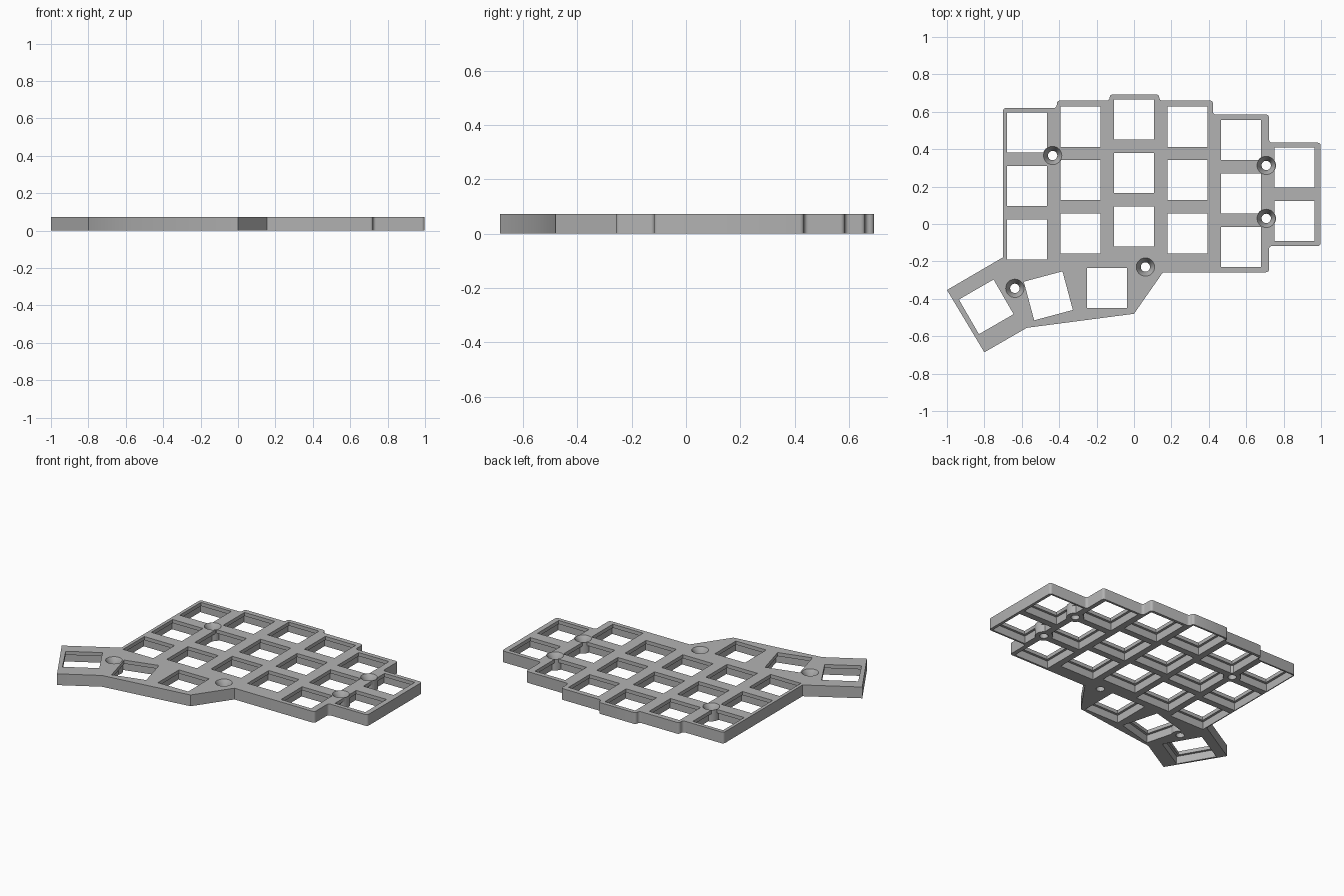
import bpy
import bmesh
from math import radians, sin, cos, pi, sqrt
from mathutils import Vector

cube = bpy.data.objects.get("Cube")
if cube:
    bpy.data.objects.remove(cube, do_unlink=True)

HEIGHT = 0.072      # full thickness
LIP = 0.023         # thin top lip around each key opening
PITCH = 0.286       # key spacing
HOLE = 0.214        # key opening width
RECESS = 0.244      # wider pocket below the lip
FILLET = 0.016

grey = bpy.data.materials.new("plate_grey")
grey.use_nodes = True
COLOUR = (0.45, 0.45, 0.45, 1)
grey.diffuse_color = COLOUR
grey.node_tree.nodes["Principled BSDF"].inputs["Base Color"].default_value = COLOUR


def finish(bm, name):
    bmesh.ops.recalc_face_normals(bm, faces=bm.faces)
    mesh = bpy.data.meshes.new(name)
    bm.to_mesh(mesh)
    bm.free()
    mesh.materials.append(grey)
    obj = bpy.data.objects.new(name, mesh)
    bpy.context.collection.objects.link(obj)
    return obj


def loft(bm, rings):
    """Skin a stack of matching rings and cap both ends."""
    loops = [[bm.verts.new(p) for p in ring] for ring in rings]
    for low, high in zip(loops, loops[1:]):
        for i in range(len(low)):
            j = (i + 1) % len(low)
            bm.faces.new((low[i], low[j], high[j], high[i]))
    bm.faces.new(loops[0][::-1])
    bm.faces.new(loops[-1])


def turned(bm, x, y, profile, sides, angle=0.0):
    """Stack regular polygons of given (radius, z) around a vertical axis."""
    rings = []
    for r, z in profile:
        turns = [angle + 2 * pi * i / sides for i in range(sides)]
        rings.append([(x + r * cos(t), y + r * sin(t), z) for t in turns])
    loft(bm, rings)


def rounded(points, radius, steps=4):
    """Replace the corners marked True by small arcs."""
    result = []
    for i, (x, y, soft) in enumerate(points):
        corner = Vector((x, y))
        if not soft:
            result.append(corner)
            continue
        a = (Vector(points[i - 1][:2]) - corner).normalized() * radius
        b = (Vector(points[(i + 1) % len(points)][:2]) - corner).normalized() * radius
        for k in range(steps + 1):
            t = k / steps * pi / 2
            result.append(corner + a * (1 - sin(t)) + b * (1 - cos(t)))
    return result


def subtract(target, cutter):
    mod = target.modifiers.new("cut", 'BOOLEAN')
    mod.operation = 'DIFFERENCE'
    mod.solver = 'EXACT'
    mod.object = cutter
    with bpy.context.temp_override(object=target, active_object=target):
        bpy.ops.object.modifier_apply(modifier=mod.name)
    bpy.data.objects.remove(cutter, do_unlink=True)


# Plate outline: stepped columns with soft corners, angular thumb wing
S, H = True, False
outline = [
    (-0.70, -0.178, H), (-0.70, 0.62, S), (-0.413, 0.62, S), (-0.413, 0.66, S),
    (-0.13, 0.66, S), (-0.13, 0.693, S), (0.135, 0.693, S), (0.135, 0.66, S),
    (0.422, 0.66, S), (0.422, 0.585, S), (0.722, 0.585, S), (0.722, 0.435, S),
    (0.998, 0.435, S), (0.998, -0.118, S), (0.722, -0.118, S), (0.722, -0.258, S),
    (0.155, -0.258, H), (0.0, -0.48, H), (-0.573, -0.555, H),
    (-0.80, -0.686, H), (-1.0, -0.353, H),
]
edge = rounded(outline, FILLET)
bm = bmesh.new()
loft(bm, [[(p.x, p.y, z) for p in edge] for z in (0, HEIGHT)])
plate = finish(bm, "key_plate")

# Key openings: (x, y, turn) for the staggered columns and the thumb cluster
keys = []
for column, (top, rows) in enumerate([(0.488, 3), (0.52, 3), (0.559, 3),
                                      (0.52, 3), (0.449, 3), (0.301, 2)]):
    for row in range(rows):
        keys.append(((column - 2) * PITCH, top - row * PITCH, 0))
keys += [(-0.145, -0.343, 0), (-0.458, -0.384, 15), (-0.79, -0.443, 30)]

bm = bmesh.new()
r_hole, r_recess = HOLE / sqrt(2), RECESS / sqrt(2)
step = HEIGHT - LIP
for x, y, turn in keys:
    turned(bm, x, y, [(r_recess, -0.05), (r_recess, step), (r_hole, step), (r_hole, 0.12)],
           4, radians(45 + turn))
pockets = finish(bm, "key_pockets")

# Screw positions: solid bosses kept out of the pockets, then countersunk
screws = [(-0.435, 0.366), (0.707, 0.313), (0.707, 0.03), (0.061, -0.23), (-0.637, -0.344)]
bosses, sinks = bmesh.new(), bmesh.new()
for x, y in screws:
    turned(bosses, x, y, [(0.052, -0.1), (0.052, 0.2)], 32)
    turned(sinks, x, y, [(0.025, -0.05), (0.025, 0.03), (0.049, HEIGHT), (0.049, 0.12)], 32)

subtract(pockets, finish(bosses, "screw_bosses"))
subtract(plate, pockets)
subtract(plate, finish(sinks, "screw_countersinks"))

# Smooth the fillets and screw seats, keep all other edges sharp
bpy.ops.object.select_all(action='DESELECT')
plate.select_set(True)
bpy.context.view_layer.objects.active = plate
bpy.ops.object.shade_smooth_by_angle(angle=radians(30))
